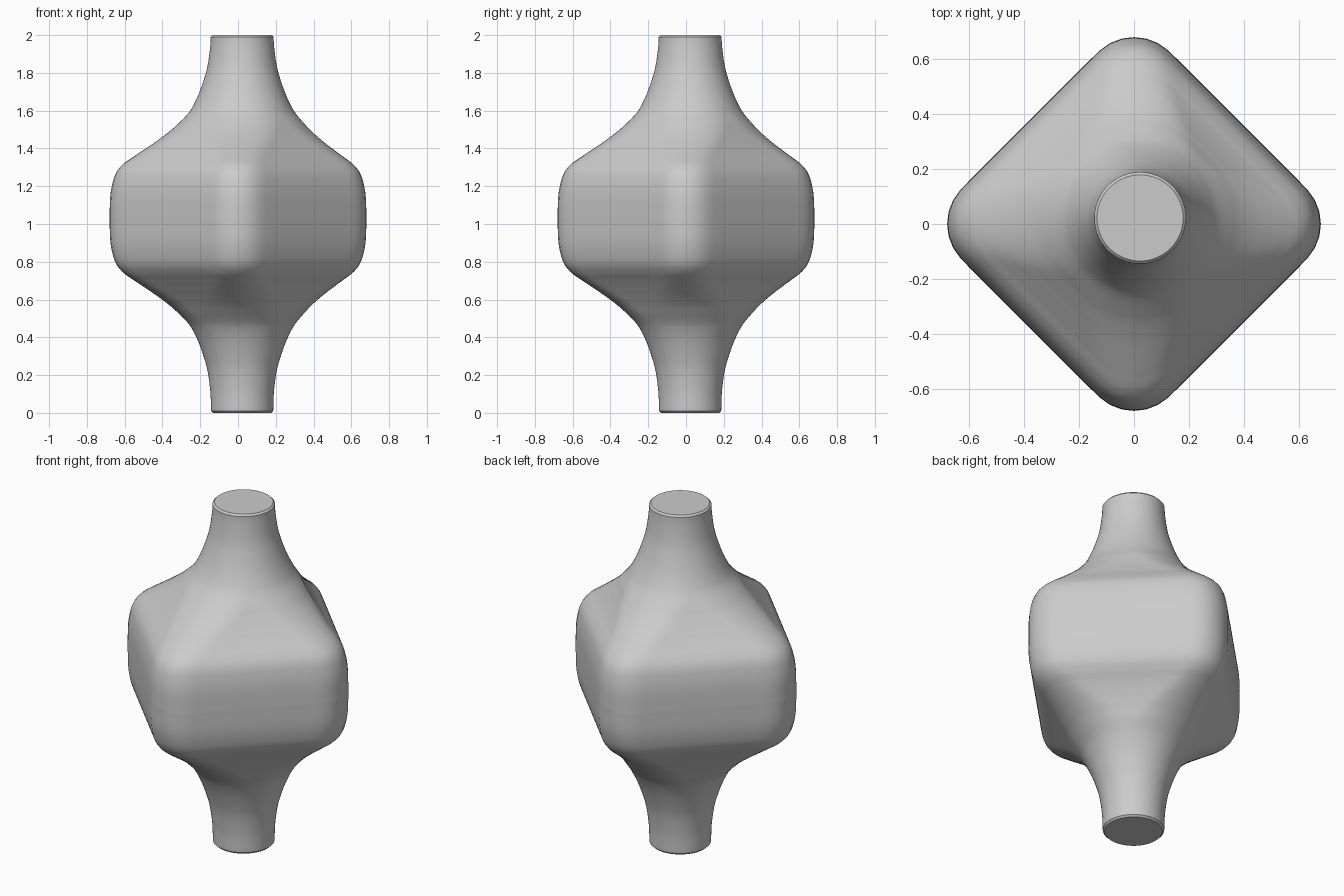
import bpy, bmesh
from math import cos, sin, pi, sqrt, atan2
from mathutils import Vector
from mathutils.geometry import interpolate_bezier

if "Cube" in bpy.data.objects:
    bpy.data.objects.remove(bpy.data.objects["Cube"])

SIDES, RINGS = 96, 120
MIDDLE = 1.03           # height of the widest ring
AXIS = 0.022            # the stems stand slightly off centre
SQUARENESS = 0.787      # face distance over corner distance in the block

# Corner outline: distance from the middle height, radius
OUTLINE = [(0, 0.68), (0.12, 0.676), (0.2, 0.661), (0.25, 0.64), (0.29, 0.605),
           (0.33, 0.55), (0.37, 0.493), (0.42, 0.425), (0.48, 0.355), (0.58, 0.268),
           (0.76, 0.195), (0.9, 0.17), (1.03, 0.164)]


def smooth_outline(points, steps=10):
    """Pass a smooth curve through the outline points."""
    pts = [Vector((h, r, 0)) for h, r in points]
    curve = []
    for i in range(len(pts) - 1):
        p, q = pts[i], pts[i + 1]
        before, after = pts[max(i - 1, 0)], pts[min(i + 2, len(pts) - 1)]
        span = (q.x - p.x) / 3

        def slope(a, b):
            return (b.y - a.y) / (b.x - a.x)

        k1 = Vector((span, span * slope(before, q), 0))
        k2 = Vector((span, span * slope(p, after), 0))
        curve += interpolate_bezier(p, p + k1, q - k2, q, steps)[:-1]
    return [(v.x, v.y) for v in curve + [pts[-1]]]


def section_radius(angle, corner, ratio):
    """Rounded diamond that becomes a circle as ratio reaches one."""
    face = corner * ratio
    rounding = (face * sqrt(2) - corner) / (sqrt(2) - 1)
    phi = abs((angle + pi / 4) % (pi / 2) - pi / 4)
    if phi > pi / 4 - atan2(face - rounding, face):
        return face / cos(pi / 4 - phi)
    d = corner - rounding
    return d * cos(phi) + sqrt(rounding ** 2 - (d * sin(phi)) ** 2)


def ring_at(bm, z, corner, inset=0):
    t = min(max((abs(z - MIDDLE) - 0.27) / 0.33, 0), 1)
    t = t * t * (3 - 2 * t)
    ratio = SQUARENESS + (1 - SQUARENESS) * t
    ring = []
    for s in range(SIDES):
        a = 2 * pi * s / SIDES
        r = section_radius(a, corner, ratio) - inset
        ring.append(bm.verts.new((AXIS * t + r * cos(a), AXIS * t + r * sin(a), z)))
    return ring


# Stack rings from the foot to the top, mirrored about the middle
bm = bmesh.new()
half = smooth_outline(OUTLINE)
stack = [(MIDDLE - h * MIDDLE / 1.03, r) for h, r in half[:0:-1]]
stack += [(MIDDLE + h, r) for h, r in half if MIDDLE + h < 1.985]
end = stack[-1][1]
rings = [ring_at(bm, z, r) for z, r in stack]
rings.insert(0, ring_at(bm, 0.0, stack[0][1], 0.01))
rings += [ring_at(bm, 1.99, end), ring_at(bm, 2.0, end, 0.01)]
for v in rings[1]:
    v.co.z = 0.01
for lower, upper in zip(rings, rings[1:]):
    for s in range(SIDES):
        t = (s + 1) % SIDES
        bm.faces.new((lower[s], lower[t], upper[t], upper[s]))

# Flat ends
bm.faces.new(rings[0][::-1])
bm.faces.new(rings[-1])

mesh = bpy.data.meshes.new("blended_body")
bm.to_mesh(mesh)
bm.free()
body = bpy.data.objects.new("blended_body", mesh)
bpy.context.collection.objects.link(body)

# Plain grey finish
grey = bpy.data.materials.new("plain_grey")
grey.use_nodes = True
colour = (0.6, 0.6, 0.6, 1)
grey.diffuse_color = colour
grey.node_tree.nodes["Principled BSDF"].inputs["Base Color"].default_value = colour
mesh.materials.append(grey)

bpy.context.view_layer.objects.active = body
body.select_set(True)
bpy.ops.object.shade_smooth_by_angle(angle=pi / 5)
